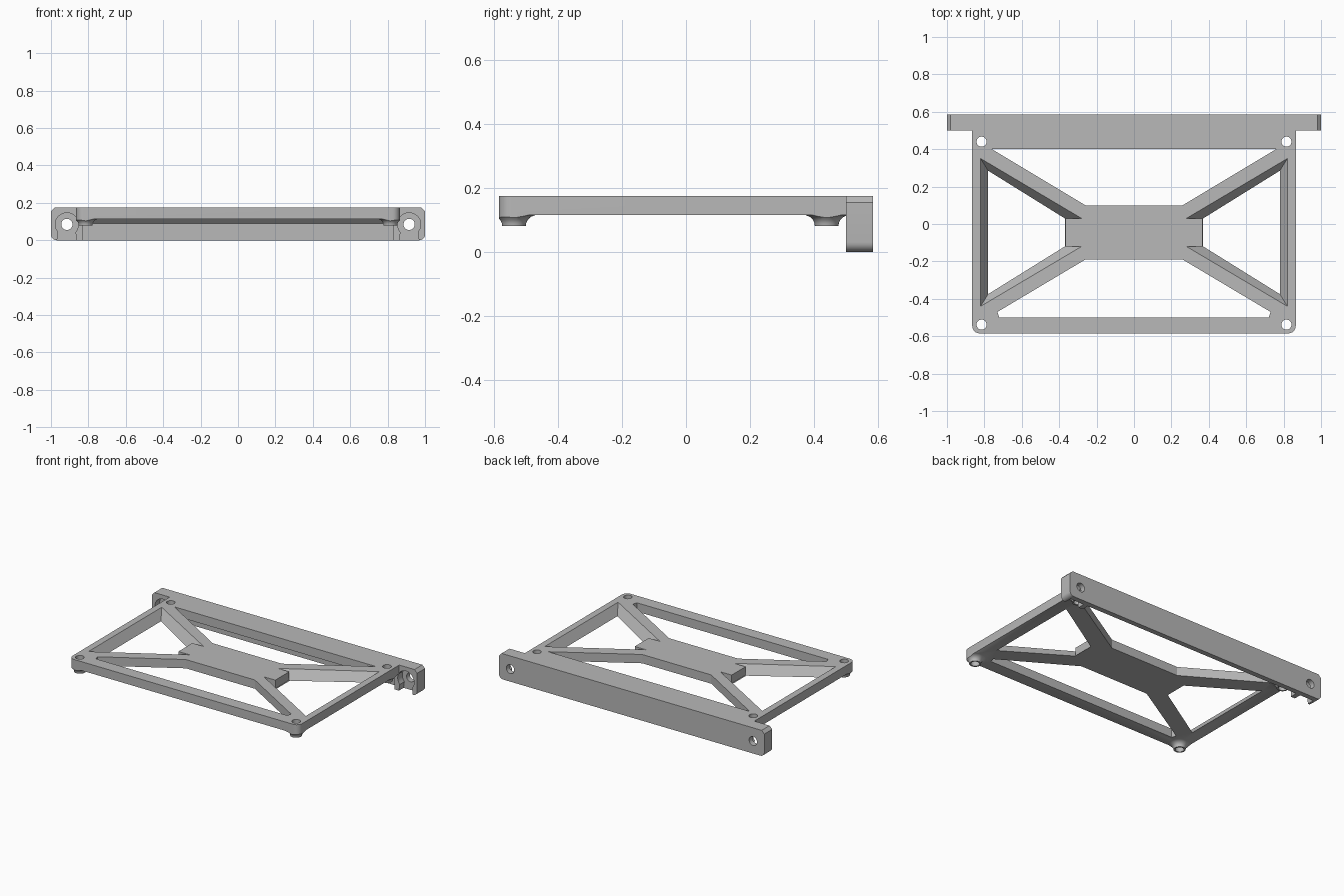
import bpy, bmesh, math
from mathutils import Vector

cube = bpy.data.objects.get("Cube")
if cube:
    bpy.data.objects.remove(cube, do_unlink=True)

TOP, UNDER = 0.175, 0.115      # plate faces
BACK, EAR_FRONT = 0.585, 0.5   # rear bar depth

grey = bpy.data.materials.new("plain_grey")
grey.use_nodes = True
grey.diffuse_color = (0.48, 0.48, 0.48, 1)
grey.node_tree.nodes["Principled BSDF"].inputs["Base Color"].default_value = grey.diffuse_color


def place(axis, a, b, c):
    return Vector({"x": (c, a, b), "y": (a, c, b), "z": (a, b, c)}[axis])


def loft(name, axis, *sections):
    """Solid through equal-length outlines, each given as (points, position)."""
    bm = bmesh.new()
    rings = [[bm.verts.new(place(axis, a, b, c)) for a, b in pts] for pts, c in sections]
    for r, s in zip(rings, rings[1:]):
        for i in range(len(r)):
            j = (i + 1) % len(r)
            bm.faces.new((r[i], r[j], s[j], s[i]))
    bm.faces.new(rings[0])
    bm.faces.new(rings[-1])
    bmesh.ops.recalc_face_normals(bm, faces=bm.faces)
    mesh = bpy.data.meshes.new(name)
    bm.to_mesh(mesh)
    bm.free()
    mesh.materials.append(grey)
    obj = bpy.data.objects.new(name, mesh)
    bpy.context.collection.objects.link(obj)
    return obj


def prism(name, axis, pts, lo, hi):
    return loft(name, axis, (pts, lo), (pts, hi))


def arc(cx, cy, r, start, end, n):
    return [(cx + r * math.cos(math.radians(start + (end - start) * i / n)),
             cy + r * math.sin(math.radians(start + (end - start) * i / n)))
            for i in range(n + 1)]


def circle(cx, cy, r, n=32):
    return arc(cx, cy, r, 0, 360, n)[:-1]


def rect(a0, b0, a1, b1):
    return [(a0, b0), (a1, b0), (a1, b1), (a0, b1)]


def combine(target, tool, operation):
    """Bake a boolean into target and remove the tool."""
    mod = target.modifiers.new("join", "BOOLEAN")
    mod.operation, mod.object, mod.solver = operation, tool, "EXACT"
    bpy.context.view_layer.update()
    graph = bpy.context.evaluated_depsgraph_get()
    target.data = bpy.data.meshes.new_from_object(target.evaluated_get(graph))
    target.modifiers.clear()
    bpy.data.objects.remove(tool, do_unlink=True)


def mirrored(pts, side):
    return [(side * a, b) for a, b in pts]


# Plate with rounded front corners
outline = (arc(-0.825, -0.545, 0.04, 180, 270, 6) + arc(0.825, -0.545, 0.04, 270, 360, 6)
           + [(0.865, 0.53), (-0.865, 0.53)])
frame = prism("mounting_frame", "z", outline, UNDER, TOP)

# Front and back openings
back_window = [(-0.76, 0.4), (0.76, 0.4), (0.26, 0.1), (-0.26, 0.1)]
front_window = [(-0.72, -0.5), (0.72, -0.5), (0.73, -0.47), (0.26, -0.19),
                (-0.26, -0.19), (-0.73, -0.47)]
for pts in (back_window, front_window):
    combine(frame, prism("window_cutter", "z", pts, 0, 0.3), "DIFFERENCE")

# Side openings narrow downwards
upper = [(0.82, 0.35), (0.28, 0.03), (0.28, -0.12), (0.82, -0.44)]
lower = [(0.78, 0.285), (0.37, 0.03), (0.37, -0.12), (0.78, -0.375)]
for side in (-1, 1):
    u, l = mirrored(upper, side), mirrored(lower, side)
    cutter = loft("side_cutter", "z", (l, 0), (l, UNDER), (u, TOP), (u, 0.3))
    combine(frame, cutter, "DIFFERENCE")

# Centre pad fills the narrow ends of the side openings
combine(frame, prism("centre_pad", "z", rect(-0.365, -0.12, 0.365, 0.03), UNDER, TOP), "UNION")

# Rear bar: chamfered above, rounded below, hollowed between the ears
bar_outline = (arc(-0.97, 0.03, 0.03, 180, 270, 6) + arc(0.97, 0.03, 0.03, 270, 360, 6)
               + [(1, 0.155), (0.98, TOP), (-0.98, TOP), (-1, 0.155)])
bar = prism("rear_bar", "y", bar_outline, EAR_FRONT, BACK)
hollow = [(0.4, -0.1), (0.55, -0.1), (0.55, 0.09), (0.525, UNDER), (0.4, UNDER)]
combine(bar, prism("hollow_cutter", "x", hollow, -0.83, 0.83), "DIFFERENCE")

# Ear pockets and screw holes
for side in (-1, 1):
    cx, cz = side * 0.915, 0.085
    pocket = arc(cx, cz, 0.062, -42, 222, 20) + [(cx - 0.055, -0.02), (cx + 0.055, -0.02)]
    combine(bar, prism("pocket_cutter", "y", pocket, 0.4, 0.55), "DIFFERENCE")
    combine(bar, prism("screw_cutter", "y", circle(cx, cz, 0.03), 0.4, 0.7), "DIFFERENCE")
combine(frame, bar, "UNION")

# Flared standoffs trimmed to the plate edge, with holes right through
flare = [(0.037, 0.08), (0.038, 0.09), (0.043, 0.1), (0.052, 0.109), (0.067, UNDER), (0.067, 0.125)]
spots = [(x, y) for x in (-0.815, 0.815) for y in (-0.538, 0.44)]
for x, y in spots:
    standoff = loft("standoff", "z", *[(circle(x, y, r), z) for r, z in flare])
    combine(standoff, prism("trim", "z", outline, 0, 0.3), "INTERSECT")
    combine(frame, standoff, "UNION")
for x, y in spots:
    combine(frame, prism("hole_cutter", "z", circle(x, y, 0.027), -0.1, 0.3), "DIFFERENCE")

# One material, smooth curves with sharp edges kept
frame.data.materials.clear()
frame.data.materials.append(grey)
bpy.ops.object.select_all(action="DESELECT")
frame.select_set(True)
bpy.context.view_layer.objects.active = frame
bpy.ops.object.shade_smooth_by_angle(angle=math.radians(30))
